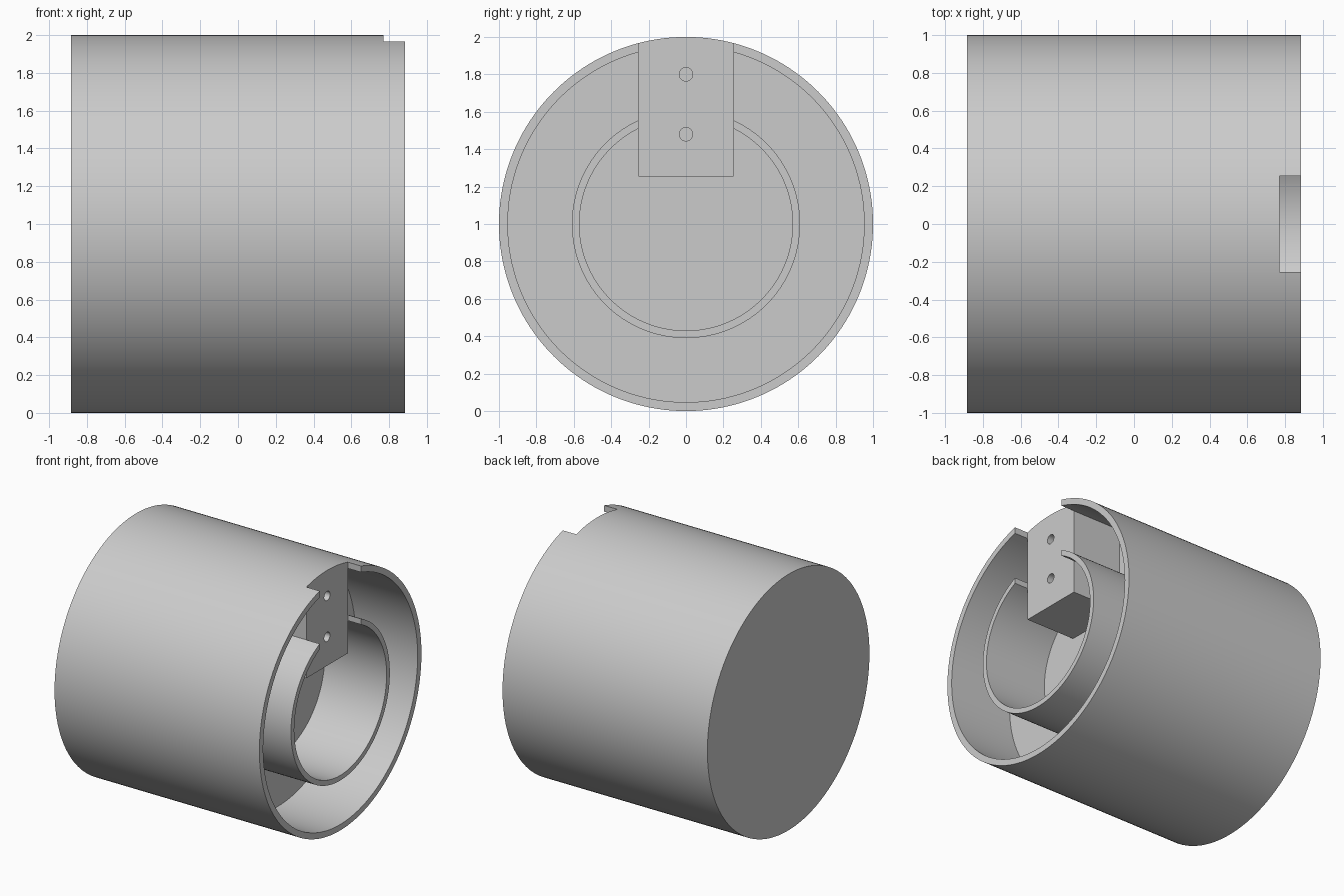
import bpy, bmesh
from math import sin, cos, asin, acos, pi, tau

cube = bpy.data.objects.get("Cube")
if cube:
    bpy.data.objects.remove(cube)

BACK, FLOOR, BLOCK, RIM = -0.885, 0.35, 0.77, 0.885   # stations along x
HALF = 0.255                                          # half width of block and notch
OUTER, OUTER_IN, INNER, INNER_IN = 1.0, 0.953, 0.61, 0.57
OVER = 0.2                                            # cutter overshoot

grey = bpy.data.materials.new("light grey")
grey.use_nodes = True
colour = (0.6, 0.6, 0.6, 1)
grey.diffuse_color = colour
grey.node_tree.nodes["Principled BSDF"].inputs["Base Color"].default_value = colour


def arc(r, a, b, n=128):
    """Points on a circle round the x axis, angles measured from +y towards +z."""
    return [(r * cos(a + (b - a) * i / n), 1 + r * sin(a + (b - a) * i / n))
            for i in range(n + 1)]


def extrude(name, outline, x0, x1):
    """Solid made by pushing a (y, z) outline along x."""
    bm = bmesh.new()
    face = bm.faces.new([bm.verts.new((x0, y, z)) for y, z in outline])
    moved = bmesh.ops.extrude_face_region(bm, geom=[face])["geom"]
    bmesh.ops.translate(bm, vec=(x1 - x0, 0, 0),
                        verts=[v for v in moved if isinstance(v, bmesh.types.BMVert)])
    bmesh.ops.recalc_face_normals(bm, faces=bm.faces)
    mesh = bpy.data.meshes.new(name)
    bm.to_mesh(mesh)
    bm.free()
    obj = bpy.data.objects.new(name, mesh)
    mesh.materials.append(grey)
    bpy.context.collection.objects.link(obj)
    return obj


def cut(target, cutter):
    cutter.hide_render = True
    mod = target.modifiers.new("cut", "BOOLEAN")
    mod.operation, mod.solver, mod.object = "DIFFERENCE", "EXACT", cutter
    bpy.ops.object.modifier_apply(modifier=mod.name)
    bpy.data.objects.remove(cutter)


# Solid drum
body = extrude("drum_housing", arc(OUTER, 0, tau, 160)[:-1], BACK, RIM)
bpy.context.view_layer.objects.active = body
body.select_set(True)

# Ring channel between the two walls, interrupted by the block
top = pi / 2
a, b = asin(HALF / OUTER_IN), asin(HALF / INNER)
channel = (arc(OUTER_IN, top + a, top + tau - a)
           + arc(INNER, top + tau - b, top + b))
cut(body, extrude("channel_cutter", channel, FLOOR, RIM + OVER))

# Round core with the block hanging into it
c = asin(HALF / INNER_IN)
core = arc(INNER_IN, top + c, top + tau - c) + [(HALF, 1 + HALF), (-HALF, 1 + HALF)]
cut(body, extrude("core_cutter", core, FLOOR, RIM + OVER))

# Notch through both walls in front of the block
notch = [(-HALF, 1 + HALF), (HALF, 1 + HALF), (HALF, 2 + OVER), (-HALF, 2 + OVER)]
cut(body, extrude("notch_cutter", notch, BLOCK, RIM + OVER))

# Screw holes in the block face
for z in (1.80, 1.48):
    hole = [(y, h - 1 + z) for y, h in arc(0.036, 0, tau, 32)[:-1]]
    cut(body, extrude("hole_cutter", hole, BLOCK - 0.25, RIM))

bpy.ops.object.shade_smooth_by_angle(angle=pi / 6)
